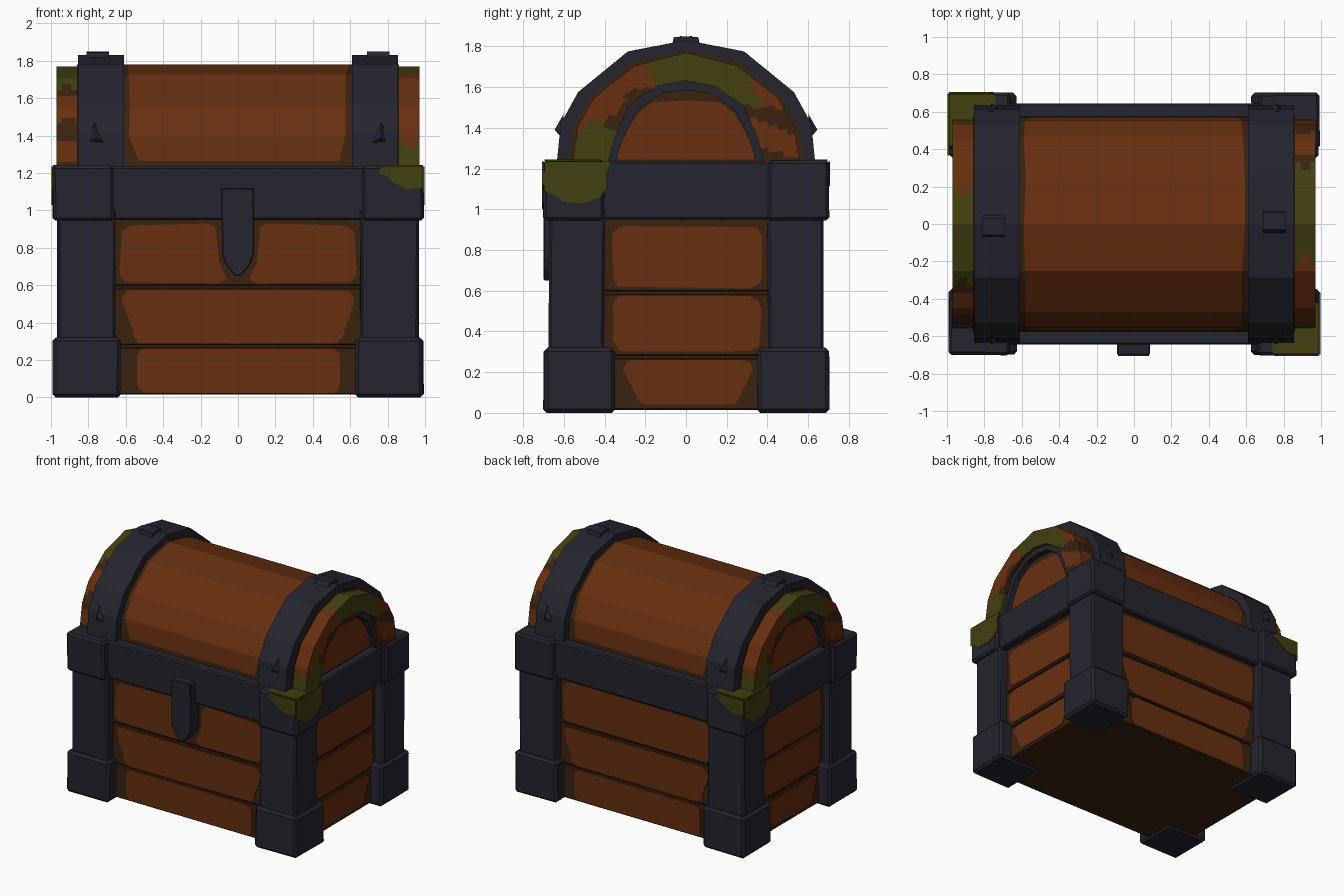
import bpy, bmesh, math, random

if "Cube" in bpy.data.objects:
    bpy.data.objects.remove(bpy.data.objects["Cube"])
random.seed(4)


def material(name, rgb):
    m = bpy.data.materials.new(name)
    m.diffuse_color = (*rgb, 1)
    m.use_nodes = True
    m.node_tree.nodes["Principled BSDF"].inputs["Base Color"].default_value = m.diffuse_color
    return m


WOOD = material("warm wood", (0.135, 0.028, 0.005))
DARK = material("dark wood", (0.043, 0.016, 0.005))
METAL = material("dark iron", (0.018, 0.018, 0.028))
MOSS = material("moss", (0.052, 0.050, 0.005))


def make(name, verts, faces, mats, rule=None, s=1, cuts=0, bevel=0):
    """Mesh from verts/faces; s=-1 turns it half a turn about z; rule(centre) picks a material."""
    bm = bmesh.new()
    vs = [bm.verts.new(v) for v in verts]
    for f in faces:
        bm.faces.new([vs[i] for i in f])
    if cuts:
        bmesh.ops.subdivide_edges(bm, edges=bm.edges[:], cuts=cuts, use_grid_fill=True)
    if bevel:
        bmesh.ops.bevel(bm, geom=bm.edges[:], offset=bevel, segments=1, affect='EDGES')
    bmesh.ops.recalc_face_normals(bm, faces=bm.faces[:])
    for f in bm.faces:
        if rule:
            f.material_index = rule(f.calc_center_median())
    for v in bm.verts:
        v.co.x *= s
        v.co.y *= s
    me = bpy.data.meshes.new(name)
    bm.to_mesh(me)
    bm.free()
    for m in mats:
        me.materials.append(m)
    ob = bpy.data.objects.new(name, me)
    bpy.context.collection.objects.link(ob)
    return ob


def prism(name, pts, axis, lo, hi, mat, s=1, bevel=0):
    """Extrude a 2D outline along x (outline is y,z) or y (outline is x,z)."""
    n = len(pts)
    verts = [(d, a, b) if axis == 'x' else (a, d, b) for d in (lo, hi) for a, b in pts]
    faces = [list(range(n)), list(range(n, 2 * n))]
    faces += [(i, (i + 1) % n, n + (i + 1) % n, n + i) for i in range(n)]
    return make(name, verts, faces, [mat], s=s, bevel=bevel)


def block(name, x, y, z, mat, jitter=0.0, bevel=0.01):
    """Box from ranges, with slightly uneven hand-hewn corners."""
    j = lambda: random.uniform(-jitter, jitter)
    verts = [(a + j(), b + j(), c) for c in z for a, b in
             ((x[0], y[0]), (x[1], y[0]), (x[1], y[1]), (x[0], y[1]))]
    faces = [(0, 1, 2, 3), (4, 5, 6, 7)] + [(i, (i + 1) % 4, 4 + (i + 1) % 4, 4 + i) for i in range(4)]
    return make(name, verts, faces, [mat], bevel=bevel)


def arch(half):
    return [(-y, z) for y, z in half] + [(y, z) for y, z in half[-2::-1]]


def ring(name, outer, inner, x0, x1, mats, **kw):
    """Arched band between two profiles with equal point counts."""
    n = len(outer)
    verts = [(x, y, z) for x in (x0, x1) for p in (outer, inner) for y, z in p]
    a, b, c, d = 0, n, 2 * n, 3 * n
    faces = [(p + i, p + i + 1, q + i + 1, q + i)
             for i in range(n - 1) for p, q in ((a, b), (c, d), (a, c), (b, d))]
    faces += [(a + i, b + i, d + i, c + i) for i in (0, n - 1)]
    return make(name, verts, faces, mats, **kw)


def rounded(a0, a1, z0, z1, r=0.06, slope=0.0):
    """Uneven rounded outline, optionally narrower at the bottom."""
    pts = []
    for k, (cx, cz) in enumerate(((a0 + slope + r, z0 + r), (a1 - slope - r, z0 + r),
                                  (a1 - r, z1 - r), (a0 + r, z1 - r))):
        for t in (0, 1, 2, 3):
            ang = math.pi + k * math.pi / 2 + t * math.pi / 6
            w = r * random.uniform(0.85, 1.0)
            pts.append((cx + w * math.cos(ang), cz + w * math.sin(ang)))
    return pts


# --- Body: core and three plank courses with grooves between ---
FY, EX = 0.60, 0.895
block("body_core", (-0.88, 0.88), (-0.585, 0.585), (0.025, 1.0), DARK, bevel=0)
for i, z in enumerate(((0.015, 0.268), (0.280, 0.585), (0.597, 0.97))):
    block(f"plank_course_{i}", (-EX, EX), (-FY, FY), z, DARK, 0.003, 0.006)

# --- Worn bright wood on each plank (front, back and both ends) ---
top_half = [(-0.10, 0.72), (-0.12, 0.91), (-0.16, 0.93), (-0.57, 0.92), (-0.62, 0.89), (-0.635, 0.66),
            (-0.60, 0.615), (-0.10, 0.61), (-0.06, 0.635)]
for s, side in ((1, "front"), (-1, "back")):
    def front(n, pts):
        prism(f"{side}_wood_{n}", pts, 'y', -FY - 0.006, -FY + 0.004, WOOD, s)
    front("low", rounded(-0.54, 0.55, 0.02, 0.265, 0.05))
    front("mid", rounded(-0.63, 0.63, 0.283, 0.582, 0.07, 0.06))
    if s == 1:
        front("top_left", top_half)
        front("top_right", [(-x, z) for x, z in top_half])
    else:
        front("top", rounded(-0.635, 0.64, 0.61, 0.93))
for s, side in ((1, "right"), (-1, "left")):
    for n, pts in (("low", rounded(-0.31, 0.33, 0.04, 0.262, 0.05, 0.06)),
                   ("mid", rounded(-0.36, 0.37, 0.30, 0.582)),
                   ("top", rounded(-0.365, 0.375, 0.61, 0.92))):
        prism(f"{side}_wood_{n}", pts, 'x', EX - 0.004, EX + 0.006, WOOD, s)

# --- Iron corners: feet, posts and rim caps ---
for sx in (-1, 1):
    for sy in (-1, 1):
        def corner(name, x, y, z, bev=0.012):
            block(name, sorted((sx * x[0], sx * x[1])), sorted((sy * y[0], sy * y[1])), z, METAL, 0.005, bev)
        corner("foot", (0.63, 0.99), (0.35, 0.70), (0, 0.32), 0.018)
        corner("corner_post", (0.655, 0.965), (0.40, 0.672), (0.25, 1.0))
        corner("rim_corner", (0.665, 0.99), (0.40, 0.70), (0.945, 1.24), 0.015)
block("rim_band", (-0.96, 0.96), (-0.645, 0.645), (0.95, 1.235), METAL)

# --- Clasp ---
prism("clasp", [(-0.09, 1.12), (0.085, 1.12), (0.085, 0.76), (0.065, 0.71), (0.015, 0.65),
                (-0.015, 0.65), (-0.065, 0.71), (-0.085, 0.76)], 'y', -0.70, -0.59, METAL, bevel=0.006)
prism("clasp_hinge", [(-0.085, 1.115), (0.08, 1.115), (0.08, 1.03), (-0.07, 1.0)],
      'y', -0.707, -0.69, METAL)

# --- Lid barrel: bright wood with a ragged dark border next to the straps ---
lid = arch([(0.575, 1.22), (0.572, 1.265), (0.555, 1.40), (0.47, 1.55), (0.25, 1.725), (0, 1.78)])
rows = len(lid)
verts = []
for i, (y, z) in enumerate(lid):
    e = 0.54 if i in (1, rows - 2) else 0.585
    verts += [(x, y, z) for x in (-0.86, -e + random.uniform(-.012, .012),
                                  e + random.uniform(-.012, .012), 0.86)]
faces = [(4 * i + k, 4 * i + k + 1, 4 * i + k + 5, 4 * i + k + 4) for i in range(rows - 1) for k in range(3)]
faces += [[4 * i for i in range(rows)], [4 * i + 3 for i in range(rows)],
          (0, 1, 2, 3, 4 * rows - 1, 4 * rows - 2, 4 * rows - 3, 4 * rows - 4)]
make("lid_barrel", verts, faces, [WOOD, DARK], lambda c: int(abs(c.x) > 0.5 or c.z < 1.26))

# --- Lid ends: iron straps, mossy wooden rim, iron arch, recessed panel ---
strap_out = arch([(0.635, 1.22), (0.615, 1.42), (0.53, 1.575), (0.285, 1.775), (0, 1.83)])
strap_in = arch([(0.56, 1.22), (0.545, 1.40), (0.45, 1.54), (0.24, 1.70), (0, 1.76)])
rim_out = arch([(0.56, 1.22), (0.53, 1.41), (0.45, 1.55), (0.25, 1.705), (0, 1.77)])
rim_in = arch([(0.385, 1.22), (0.35, 1.35), (0.28, 1.51), (0.14, 1.605), (0, 1.63)])
arch_in = arch([(0.35, 1.22), (0.315, 1.33), (0.245, 1.48), (0.12, 1.57), (0, 1.585)])


def rim_rule(c):
    wob = 0.03 * math.sin(23 * c.y + 17 * c.z) + 0.02 * math.sin(60 * c.x)
    if (c.y < -0.3 and c.z < 1.38 + wob) or (abs(c.y - 0.08) < 0.24 + wob and c.z > 1.5):
        return 2
    if c.y < -0.13:     # front half: mostly bright with a dark lower edge
        r = math.hypot(c.y, c.z - 1.2)
        return 0 if r > 0.44 + wob / 2 else 1
    return 0 if math.sin(31 * c.z + 9 * c.y) + wob * 8 > -0.1 else 1


for s, side in ((1, "right"), (-1, "left")):
    ring(f"{side}_strap", strap_out, strap_in, 0.61, 0.855, [METAL], s=s)
    ring(f"{side}_lid_rim", rim_out, rim_in, 0.84, 0.97, [WOOD, DARK, MOSS], rule=rim_rule, s=s, cuts=4)
    ring(f"{side}_iron_arch", rim_in, arch_in, 0.86, 0.945, [METAL], s=s)
    prism(f"{side}_end_panel", rim_in, 'x', 0.85, 0.90, DARK, s)
    prism(f"{side}_end_panel_wood", arch([(0.33, 1.245), (0.345, 1.27), (0.30, 1.37), (0.235, 1.47),
                                          (0.17, 1.525), (0, 1.535)]), 'x', 0.897, 0.906, WOOD, s)
    # Moss spilling over one rim corner
    prism(f"{side}_moss_end", [(-0.695, 1.235), (-0.698, 1.09), (-0.65, 1.07), (-0.60, 1.035), (-0.50, 1.03),
                               (-0.42, 1.06), (-0.385, 1.11), (-0.39, 1.17), (-0.365, 1.235)],
          'x', 0.987, 0.996, MOSS, s)
    prism(f"{side}_moss_face", [(0.99, 1.235), (0.99, 1.12), (0.90, 1.115), (0.83, 1.15), (0.80, 1.18),
                                (0.75, 1.20), (0.77, 1.235)], 'y', -0.706, -0.697, MOSS, s)
    prism(f"{side}_moss_top", [(0.74, 1.236), (0.988, 1.236), (0.988, 1.244), (0.74, 1.244)],
          'y', -0.695, -0.42, MOSS, s)
    # Dents and lumps in the straps
    prism(f"{side}_strap_lump", [(-0.06, 1.80), (0.07, 1.80), (0.06, 1.845), (-0.03, 1.85)],
          'x', 0.69, 0.81, METAL, s)
    for k in (-1, 1):
        make(f"{side}_strap_nick", [(0.70, k * 0.61, 1.35), (0.80, k * 0.61, 1.36), (0.77, k * 0.60, 1.47),
                                    (0.76, k * 0.645, 1.39)],
             [(0, 1, 2), (0, 1, 3), (1, 2, 3), (2, 0, 3)], [METAL], s=s)
